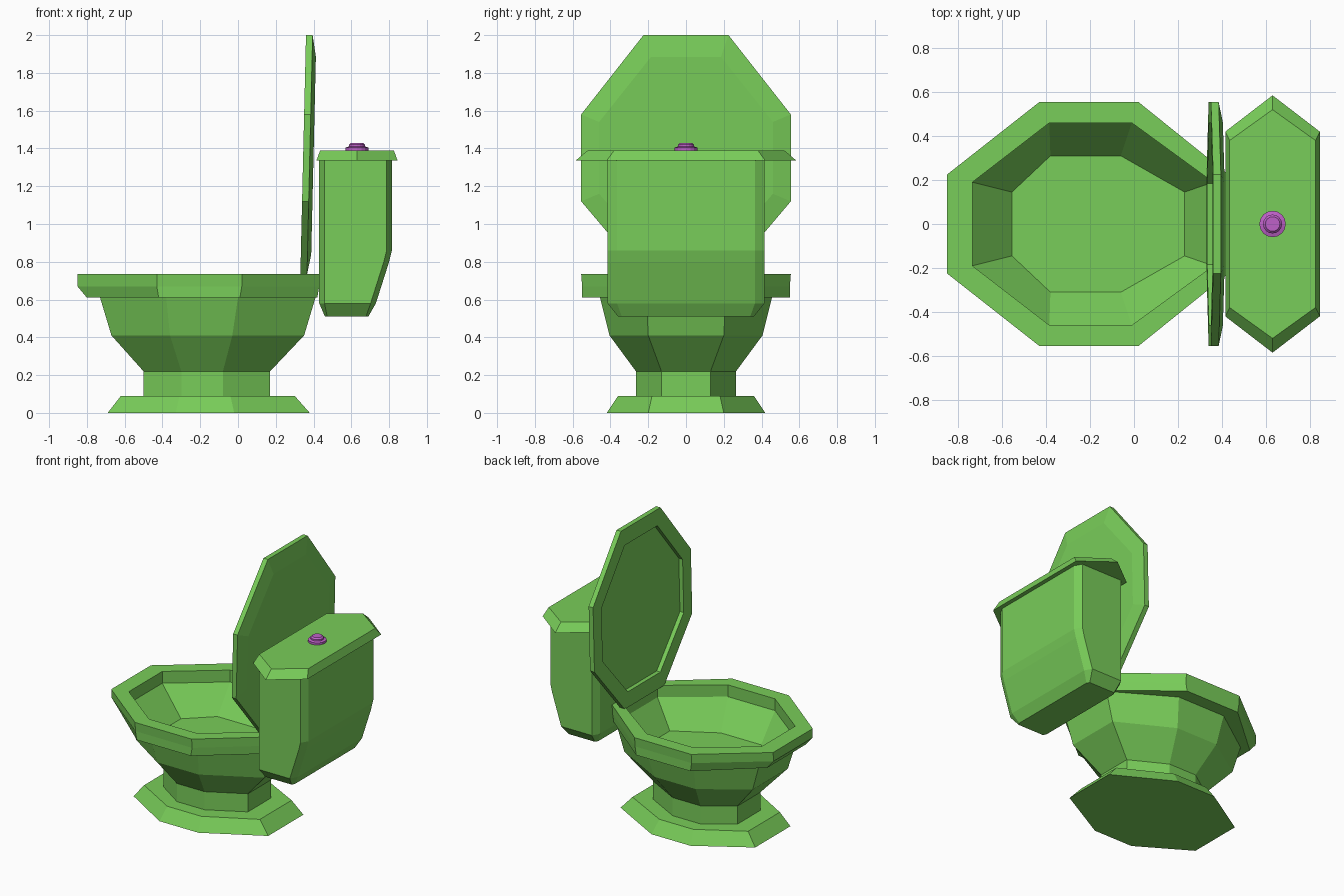
import bpy
import bmesh
import math

if "Cube" in bpy.data.objects:
    bpy.data.objects.remove(bpy.data.objects["Cube"])


def material(name, color):
    m = bpy.data.materials.new(name)
    m.diffuse_color = color
    m.use_nodes = True
    m.node_tree.nodes["Principled BSDF"].inputs["Base Color"].default_value = m.diffuse_color
    return m


GREEN = material("green", (0.19, 0.61, 0.10, 1))
PURPLE = material("purple", (0.52, 0.12, 0.58, 1))


def loft(name, rings, mat):
    """Skin a stack of equal-length rings and cap both ends."""
    bm = bmesh.new()
    loops = [[bm.verts.new(p) for p in ring] for ring in rings]
    n = len(loops[0])
    for a, b in zip(loops, loops[1:]):
        for i in range(n):
            j = (i + 1) % n
            bm.faces.new((a[i], a[j], b[j], b[i]))
    bm.faces.new(loops[0][::-1])
    bm.faces.new(loops[-1])
    bmesh.ops.recalc_face_normals(bm, faces=bm.faces[:])
    mesh = bpy.data.meshes.new(name)
    bm.to_mesh(mesh)
    bm.free()
    mesh.materials.append(mat)
    ob = bpy.data.objects.new(name, mesh)
    bpy.context.collection.objects.link(ob)
    return ob


def octagon(z, x0, x1, c0, c1, y, cy):
    """Eight-sided ring: x extents, x of the side corners, half width, y of the end corners."""
    half = [(x1, cy), (c1, y), (c0, y), (x0, cy)]
    return [(px, py, z) for px, py in half] + [(px, -py, z) for px, py in half[::-1]]


# Pedestal, bowl, rim and basin as one continuous skin
loft("bowl", [octagon(*r) for r in (
    (0.00, -0.69, 0.38, -0.33, -0.02, 0.42, 0.20),
    (0.09, -0.62, 0.30, -0.31, -0.04, 0.36, 0.18),
    (0.09, -0.50, 0.17, -0.30, -0.08, 0.265, 0.13),
    (0.22, -0.50, 0.17, -0.30, -0.08, 0.265, 0.13),
    (0.41, -0.67, 0.35, -0.36, -0.03, 0.405, 0.20),
    (0.61, -0.73, 0.41, -0.38, 0.00, 0.455, 0.21),
    (0.61, -0.80, 0.42, -0.42, 0.01, 0.55, 0.22),
    (0.67, -0.85, 0.43, -0.43, 0.02, 0.55, 0.22),
    (0.735, -0.85, 0.43, -0.43, 0.02, 0.555, 0.225),
    (0.735, -0.735, 0.36, -0.385, -0.01, 0.46, 0.19),
    (0.65, -0.735, 0.36, -0.385, -0.01, 0.46, 0.19),
    (0.46, -0.555, 0.23, -0.38, -0.06, 0.31, 0.145),
)], GREEN)


# Raised seat lid: octagons standing in the y-z plane with a slight backward lean
def lid_ring(depth, z0, z1, c0, c1, y, cy):
    return [(0.33 + 0.03 * (z - 0.73) / 1.27 + depth, py, z)
            for z, py, _ in octagon(0, z0, z1, c0, c1, y, cy)]


OUTER = (0.73, 2.0, 1.12, 1.58, 0.555, 0.225)
INNER = (0.84, 1.885, 1.16, 1.54, 0.46, 0.185)
loft("seat_lid", [
    lid_ring(0.03, *INNER),
    lid_ring(0.0, *INNER),
    lid_ring(0.0, *OUTER),
    lid_ring(0.035, *OUTER),
    lid_ring(0.055, *INNER),
], GREEN)

# Cistern with chamfered corners, tapering at the lower back
loft("cistern", [octagon(z, x0, x1, x0 + cx, x1 - cx, y, y - cy) for z, x0, x1, cx, y, cy in (
    (0.51, 0.46, 0.69, 0.012, 0.36, 0.02),
    (0.58, 0.43, 0.73, 0.028, 0.415, 0.05),
    (0.80, 0.43, 0.80, 0.028, 0.415, 0.05),
    (0.86, 0.43, 0.815, 0.028, 0.415, 0.05),
    (1.335, 0.43, 0.815, 0.028, 0.415, 0.05),
)], GREEN)


# Six-sided cistern lid
def hexagon(z, hx, cy, y):
    return [(0.63 + sx * hx, sy, z) for sx, sy in
            ((1, -cy), (1, cy), (0, y), (-1, cy), (-1, -cy), (0, -y))]


loft("cistern_lid", [hexagon(1.335, 0.215, 0.42, 0.585),
                     hexagon(1.39, 0.195, 0.38, 0.52)], GREEN)

# Stepped round flush button
loft("flush_button", [[(0.63 + r * math.cos(math.tau * i / 16), r * math.sin(math.tau * i / 16), z)
                       for i in range(16)]
                      for r, z in ((0.06, 1.385), (0.06, 1.405), (0.043, 1.41),
                                   (0.043, 1.42), (0.033, 1.43))], PURPLE)
